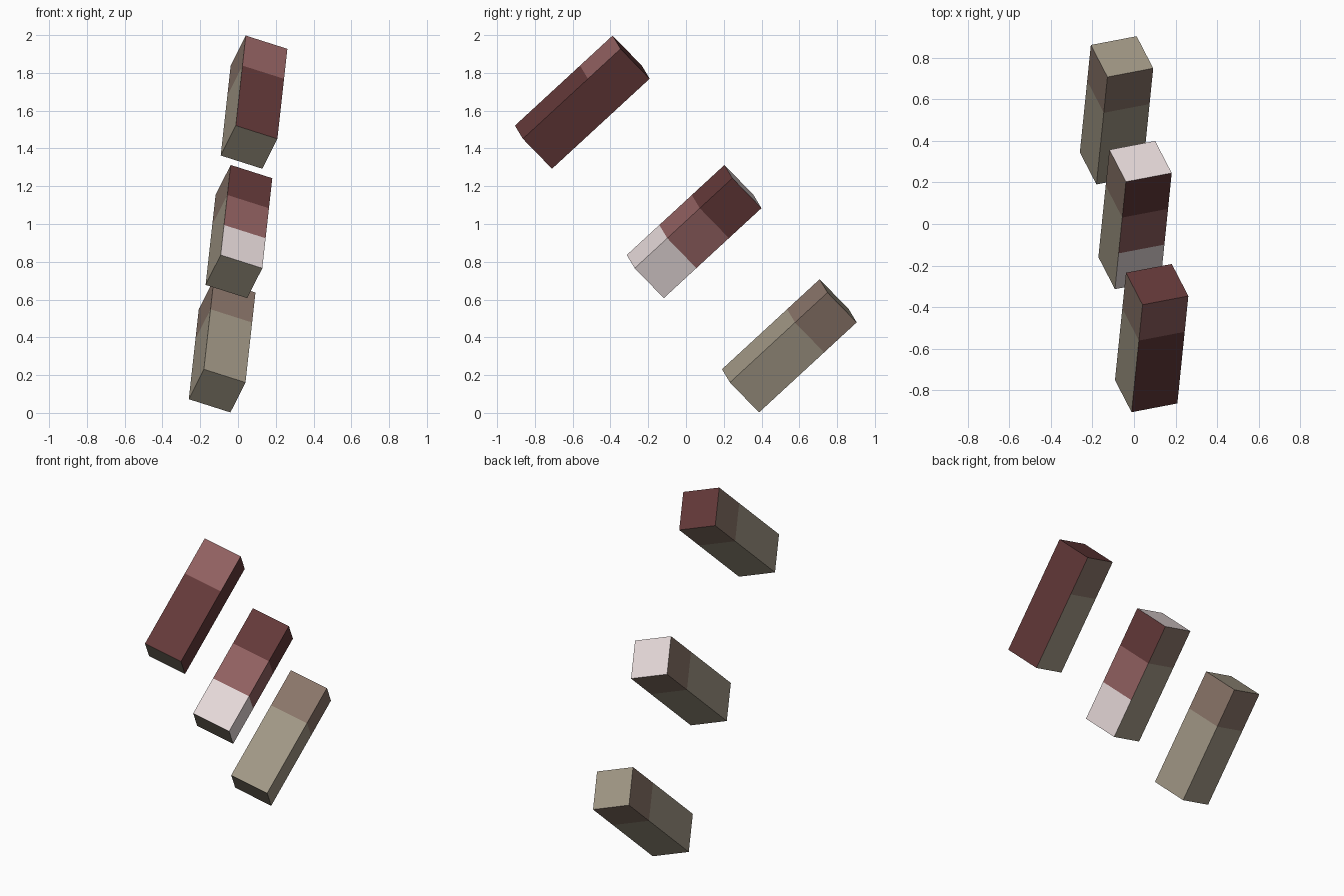
import bpy
import bmesh
from mathutils import Matrix, Vector

default = bpy.data.objects.get("Cube")
if default:
    bpy.data.objects.remove(default, do_unlink=True)

SIDE = 0.235          # each bar is three cubes long
LENGTH = 3 * SIDE

COLOURS = {
    "tan": (0.36, 0.314, 0.238),
    "brown": (0.258, 0.181, 0.144),
    "dusty_red": (0.287, 0.12, 0.12),
    "dark_red": (0.127, 0.041, 0.041),
    "pale_pink": (0.799, 0.701, 0.701),
}
NAMES = list(COLOURS)


def make_material(name, rgb):
    mat = bpy.data.materials.new(name)
    mat.use_nodes = True
    colour = (*rgb, 1.0)
    mat.diffuse_color = colour
    mat.node_tree.nodes["Principled BSDF"].inputs["Base Color"].default_value = colour
    return mat


MATERIALS = [make_material(n, c) for n, c in COLOURS.items()]

# Shared tilt: across the bar, along it (rising to the back), and its outer face
across = Vector((0.22, 0.042, -0.07)).normalized()
along = Vector((0.05, 0.519, 0.48))
along = (along - across * along.dot(across)).normalized()
outward = across.cross(along)
TILT = Matrix((across, along, outward)).transposed().to_4x4()

PLAIN = ["tan", "tan", "brown"]   # thirds from lower end to upper end


def make_bar(name, centre, outer, side, tip):
    bm = bmesh.new()
    bmesh.ops.create_cube(bm, size=1.0)
    bmesh.ops.scale(bm, vec=(SIDE, LENGTH, SIDE), verts=bm.verts)
    # Cut the bar into thirds
    for y in (-SIDE / 2, SIDE / 2):
        bmesh.ops.bisect_plane(bm, geom=bm.verts[:] + bm.edges[:] + bm.faces[:],
                               plane_co=(0, y, 0), plane_no=(0, 1, 0))
    bm.normal_update()
    # Colour each face by its direction and its third
    for face in bm.faces:
        n = face.normal
        third = min(2, max(0, round(face.calc_center_median().y / SIDE) + 1))
        if n.y > 0.5:
            colour = tip
        elif n.y < -0.5:
            colour = "tan"
        elif n.z > 0.5:
            colour = outer[third]
        elif n.x > 0.5:
            colour = side[third]
        else:
            colour = PLAIN[third]
        face.material_index = NAMES.index(colour)
    mesh = bpy.data.meshes.new(name)
    bm.to_mesh(mesh)
    bm.free()
    for mat in MATERIALS:
        mesh.materials.append(mat)
    obj = bpy.data.objects.new(name, mesh)
    obj.matrix_world = Matrix.Translation(centre) @ TILT
    bpy.context.collection.objects.link(obj)


BANDED = ["pale_pink", "dusty_red", "dark_red"]
make_bar("upper_bar", (0.085, -0.549, 1.645),
         ["dark_red", "dark_red", "dusty_red"], ["dark_red"] * 3, "dark_red")
make_bar("middle_bar", (0.005, 0.043, 0.96), BANDED, BANDED, "pale_pink")
make_bar("lower_bar", (-0.084, 0.547, 0.355), PLAIN, PLAIN, "tan")
